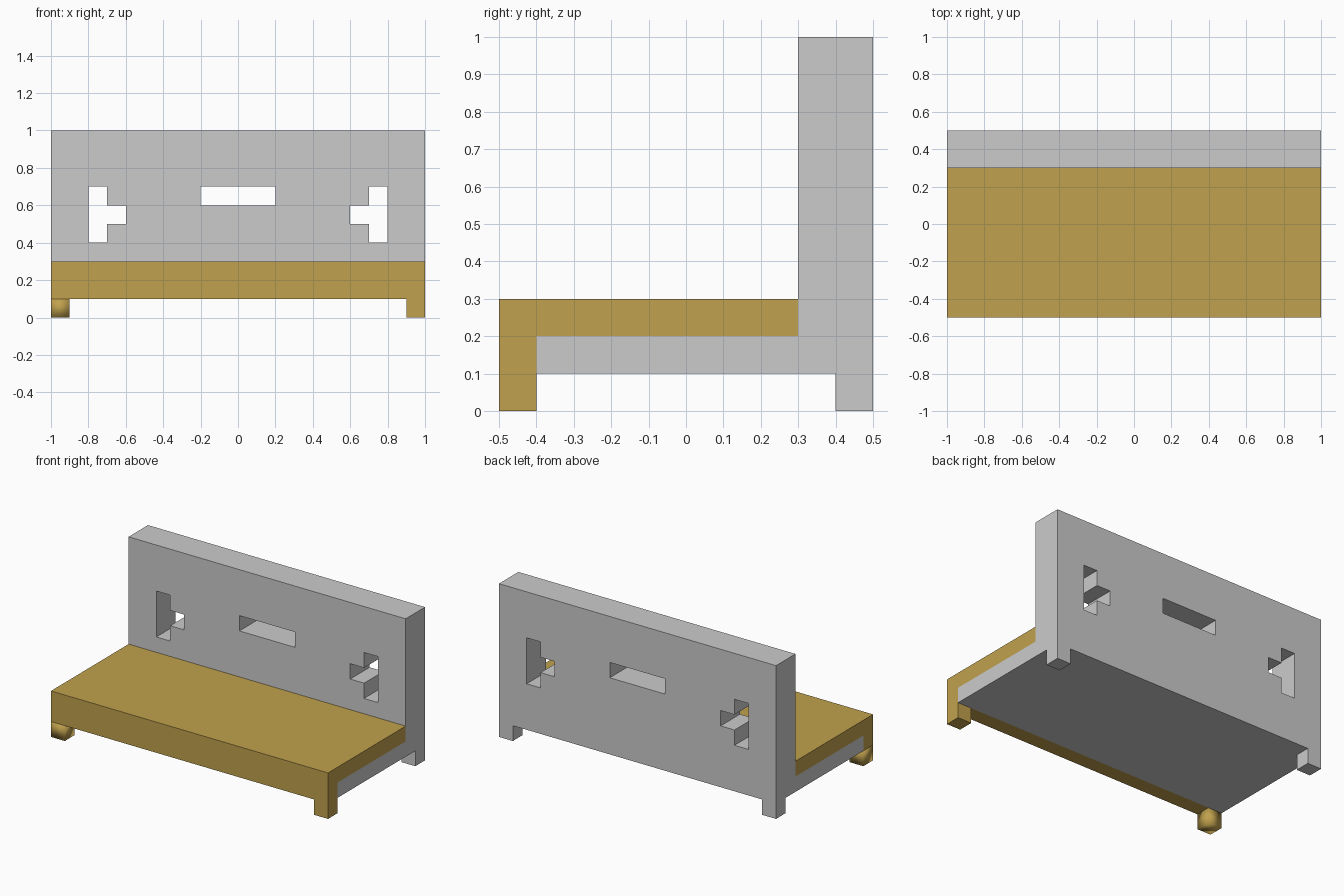
import bpy
import bmesh
from mathutils import Vector

if "Cube" in bpy.data.objects:
    bpy.data.objects.remove(bpy.data.objects["Cube"])

brown = bpy.data.materials.new("brown")
brown.diffuse_color = (0.53, 0.355, 0.075, 1)
brown.use_nodes = True
brown.node_tree.nodes["Principled BSDF"].inputs["Base Color"].default_value = brown.diffuse_color


def prism(name, profile, depth, material=None):
    """Extrude a closed 3D profile along the depth vector."""
    bm = bmesh.new()
    face = bm.faces.new([bm.verts.new(p) for p in profile])
    result = bmesh.ops.extrude_face_region(bm, geom=[face], use_keep_orig=True)
    moved = [g for g in result["geom"] if isinstance(g, bmesh.types.BMVert)]
    bmesh.ops.translate(bm, vec=Vector(depth), verts=moved)
    bmesh.ops.recalc_face_normals(bm, faces=bm.faces)
    mesh = bpy.data.meshes.new(name)
    bm.to_mesh(mesh)
    bm.free()
    obj = bpy.data.objects.new(name, mesh)
    bpy.context.collection.objects.link(obj)
    if material:
        mesh.materials.append(material)
    return obj


def box(name, x, y, z, material=None):
    corners = [(x[0], y[0], z[0]), (x[1], y[0], z[0]),
               (x[1], y[0], z[1]), (x[0], y[0], z[1])]
    return prism(name, corners, (0, y[1] - y[0], 0), material)


# Seat top with the front apron, one L-shaped section
seat_profile = [(-0.5, 0.1), (-0.4, 0.1), (-0.4, 0.2),
                (0.3, 0.2), (0.3, 0.3), (-0.5, 0.3)]
prism("seat", [(-1, y, z) for y, z in seat_profile], (2, 0, 0), brown)

# Base under the seat and the tall backrest
box("seat_base", (-1, 1), (-0.4, 0.3), (0.1, 0.2))
backrest = box("backrest", (-1, 1), (0.3, 0.5), (0.1, 1.0))

# Cut-outs through the backrest: centre slot and two mirrored T shapes
slot = [(-0.2, 0.6), (0.2, 0.6), (0.2, 0.7), (-0.2, 0.7)]
tee = [(0.8, 0.4), (0.8, 0.7), (0.7, 0.7), (0.7, 0.6),
       (0.6, 0.6), (0.6, 0.5), (0.7, 0.5), (0.7, 0.4)]
cutouts = {"slot": slot, "right_tee": tee,
           "left_tee": [(-x, z) for x, z in tee]}
for name, shape in cutouts.items():
    cutter = prism(name + "_cutter", [(x, 0.2, z) for x, z in shape], (0, 0.4, 0))
    cutter.hide_render = True
    cutter.display_type = 'WIRE'
    cut = backrest.modifiers.new(name, 'BOOLEAN')
    cut.operation = 'DIFFERENCE'
    cut.solver = 'EXACT'
    cut.object = cutter

# Four corner legs, the front pair brown and the front left one smooth shaded
for side, x in (("left", (-1, -0.9)), ("right", (0.9, 1))):
    box(f"back_leg_{side}", x, (0.4, 0.5), (0, 0.1))
    leg = box(f"front_leg_{side}", x, (-0.5, -0.4), (0, 0.1), brown)
    if side == "left":
        leg.data.shade_smooth()
